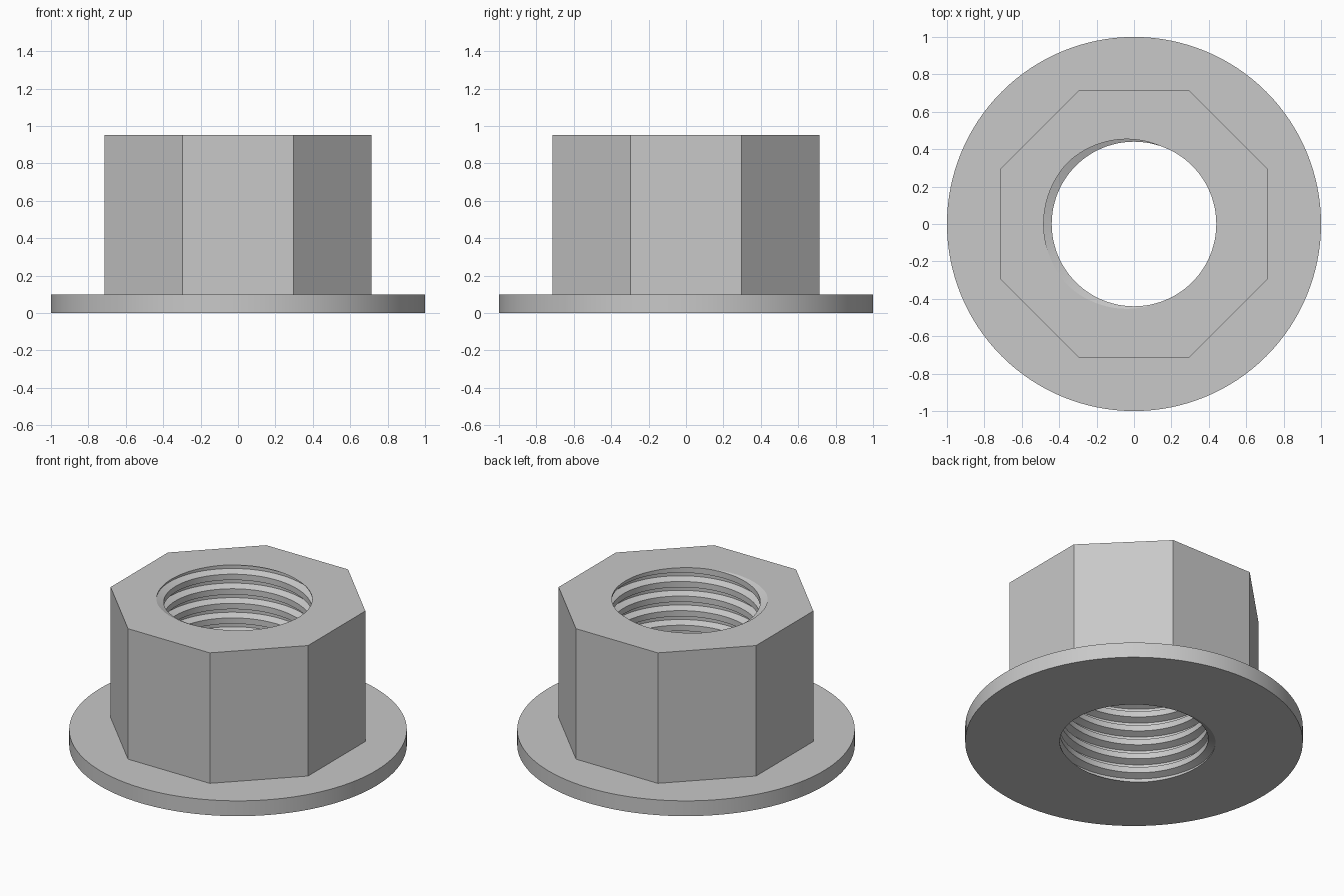
import bpy
import bmesh
from math import cos, sin, pi, radians

cube = bpy.data.objects.get("Cube")
if cube:
    bpy.data.objects.remove(cube, do_unlink=True)

HEIGHT, FLANGE_H = 0.953, 0.1
FLANGE_R, BODY_R = 1.0, 0.714 / cos(pi / 8)
CREST_R, ROOT_R = 0.44, 0.483
TURNS, SEGS = 10, 96
PITCH = HEIGHT / TURNS
# Thread profile over one pitch: (fraction of pitch, radius)
PROFILE = [(0, CREST_R), (0.2, CREST_R), (0.38, ROOT_R),
           (0.62, ROOT_R), (0.8, CREST_R), (1, CREST_R)]

steel = bpy.data.materials.new("steel grey")
steel.use_nodes = True
colour = (0.58, 0.58, 0.58, 1)
steel.diffuse_color = colour
steel.node_tree.nodes["Principled BSDF"].inputs["Base Color"].default_value = colour


def thread_point(angle, z):
    """Point on the right-handed helical thread surface."""
    f = (z / PITCH - angle / (2 * pi)) % 1
    for (a, ra), (b, rb) in zip(PROFILE, PROFILE[1:]):
        if a <= f <= b:
            r = ra + (rb - ra) * (f - a) / (b - a)
            break
    return (r * cos(angle), r * sin(angle), z)


def rim(z):
    return [thread_point(2 * pi * i / SEGS, z) for i in range(SEGS)]


def polygon(r, n, z, start=0.0):
    return [(r * cos(start + 2 * pi * i / n), r * sin(start + 2 * pi * i / n), z)
            for i in range(n)]


def ring(bm, points):
    verts = [bm.verts.new(p) for p in points]
    edges = [bm.edges.new((v, verts[i - 1])) for i, v in enumerate(verts)]
    return verts, edges


def wall(bm, low, high):
    for i in range(len(low)):
        bm.faces.new((low[i - 1], low[i], high[i], high[i - 1]))


def annulus(bm, outer, inner, up):
    """Flat cap between two edge loops, facing up or down."""
    made = bmesh.ops.triangle_fill(bm, edges=outer + inner, use_beauty=True)
    for face in [g for g in made["geom"] if isinstance(g, bmesh.types.BMFace)]:
        face.normal_update()
        if (face.normal.z > 0) != up:
            face.normal_flip()


def finish(bm, name):
    mesh = bpy.data.meshes.new(name)
    bm.to_mesh(mesh)
    bm.free()
    obj = bpy.data.objects.new(name, mesh)
    bpy.context.collection.objects.link(obj)
    mesh.materials.append(steel)
    bpy.ops.object.select_all(action="DESELECT")
    obj.select_set(True)
    bpy.context.view_layer.objects.active = obj
    bpy.ops.object.shade_smooth_by_angle(angle=radians(25))
    return obj


# Eight-sided body with its top face
bm = bmesh.new()
low, _ = ring(bm, polygon(BODY_R, 8, FLANGE_H, pi / 8))
high, high_edges = ring(bm, polygon(BODY_R, 8, HEIGHT, pi / 8))
wall(bm, low, high)
annulus(bm, high_edges, ring(bm, rim(HEIGHT))[1], True)
finish(bm, "octagonal_body")

# Round flange, open under the body and around the bore
bm = bmesh.new()
low, low_edges = ring(bm, polygon(FLANGE_R, 128, 0))
high, high_edges = ring(bm, polygon(FLANGE_R, 128, FLANGE_H))
wall(bm, low, high)
annulus(bm, high_edges, ring(bm, polygon(BODY_R, 8, FLANGE_H, pi / 8))[1], True)
annulus(bm, low_edges, ring(bm, rim(0))[1], False)
finish(bm, "flange")

# Helical thread, trimmed flush with both ends of the bore
bm = bmesh.new()
columns = []
for i in range(SEGS + 1):
    angle = 2 * pi * i / SEGS
    column = []
    for turn in range(-1, TURNS + 1):
        for f, _ in PROFILE[1:]:
            z = PITCH * (turn + f + angle / (2 * pi))
            column.append(bm.verts.new(thread_point(angle, min(max(z, 0), HEIGHT))))
    columns.append(column)
for a, b in zip(columns, columns[1:]):
    for k in range(len(a) - 1):
        bm.faces.new((a[k], a[k + 1], b[k + 1], b[k]))
bmesh.ops.remove_doubles(bm, verts=bm.verts, dist=1e-5)
finish(bm, "internal_thread")
